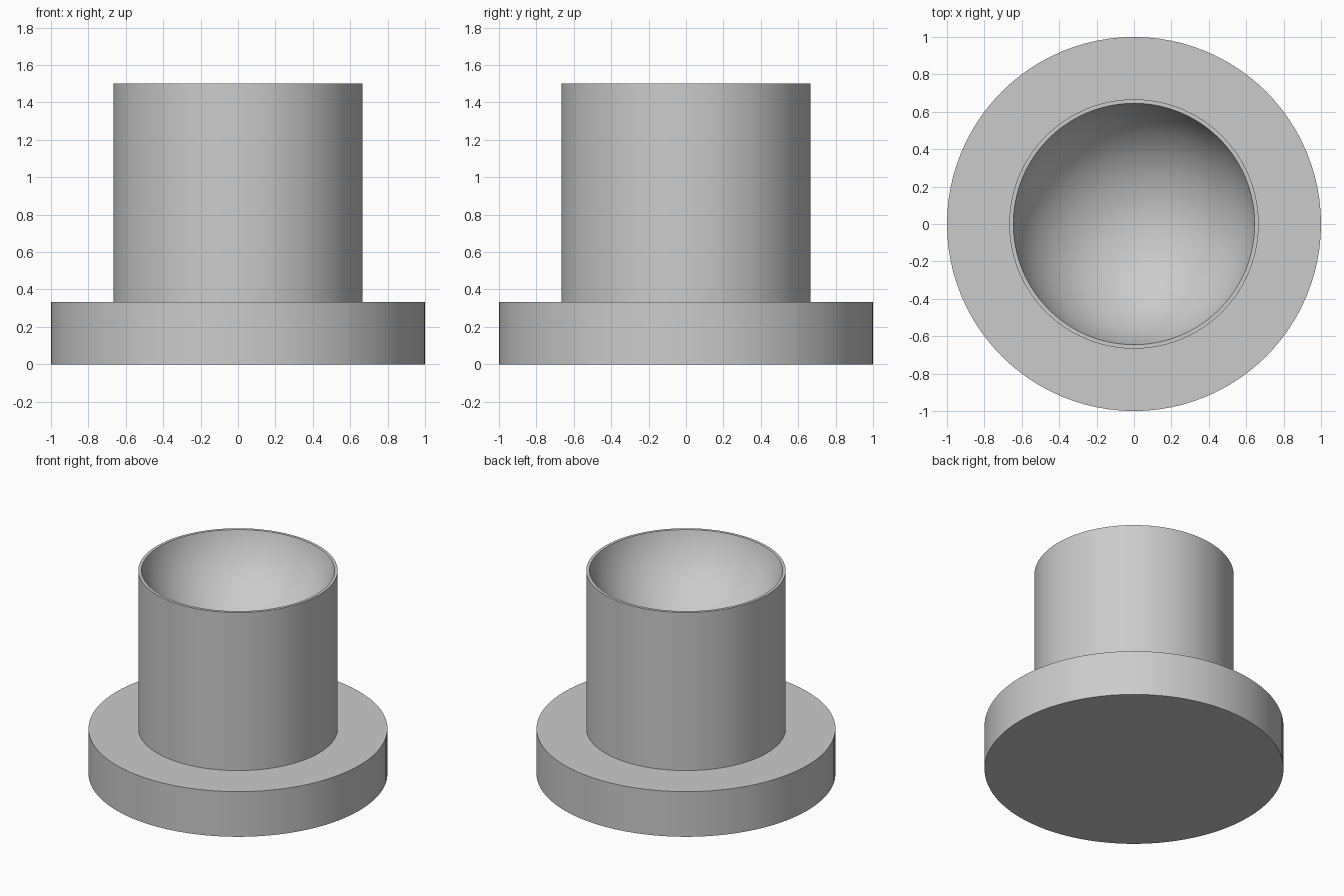
import bpy, bmesh, math

cube = bpy.data.objects.get("Cube")
if cube:
    bpy.data.objects.remove(cube, do_unlink=True)

SEGMENTS = 96
BASE_R, BASE_H = 1.0, 1 / 3
POST_R, TOP = 2 / 3, 1.5
BALL_R, BALL_Z = 2 / 3, 5 / 3      # ball that hollows out the bowl

grey = bpy.data.materials.new("plain_grey")
grey.use_nodes = True
colour = (0.6, 0.6, 0.6, 1)
grey.diffuse_color = colour
grey.node_tree.nodes["Principled BSDF"].inputs["Base Color"].default_value = colour


def lathe(name, profile):
    """Revolve a list of (radius, height) points about the z axis."""
    bm = bmesh.new()
    verts = [bm.verts.new((r, 0, z)) for r, z in profile]
    edges = [bm.edges.new(pair) for pair in zip(verts, verts[1:])]
    bmesh.ops.spin(bm, geom=verts + edges, cent=(0, 0, 0), axis=(0, 0, 1),
                   angle=math.tau, steps=SEGMENTS, use_duplicate=False)
    bmesh.ops.remove_doubles(bm, verts=bm.verts, dist=0.0001)
    bmesh.ops.recalc_face_normals(bm, faces=bm.faces)
    mesh = bpy.data.meshes.new(name)
    bm.to_mesh(mesh)
    bm.free()
    mesh.materials.append(grey)
    obj = bpy.data.objects.new(name, mesh)
    bpy.context.collection.objects.link(obj)
    bpy.ops.object.select_all(action="DESELECT")
    obj.select_set(True)
    bpy.context.view_layer.objects.active = obj
    bpy.ops.object.shade_smooth_by_angle(angle=math.radians(30))
    return obj


# One solid: round flange, upright post and spherical bowl in its top
STEPS = 24
rim_angle = math.asin((BALL_Z - TOP) / BALL_R)
angles = [rim_angle + (math.pi / 2 - rim_angle) * i / STEPS for i in range(STEPS)]
bowl = [(BALL_R * math.cos(a), BALL_Z - BALL_R * math.sin(a)) for a in angles]
lathe("flanged_cup", [(0, 0), (BASE_R, 0), (BASE_R, BASE_H), (POST_R, BASE_H),
                      (POST_R, TOP)] + bowl + [(0, BALL_Z - BALL_R)])
